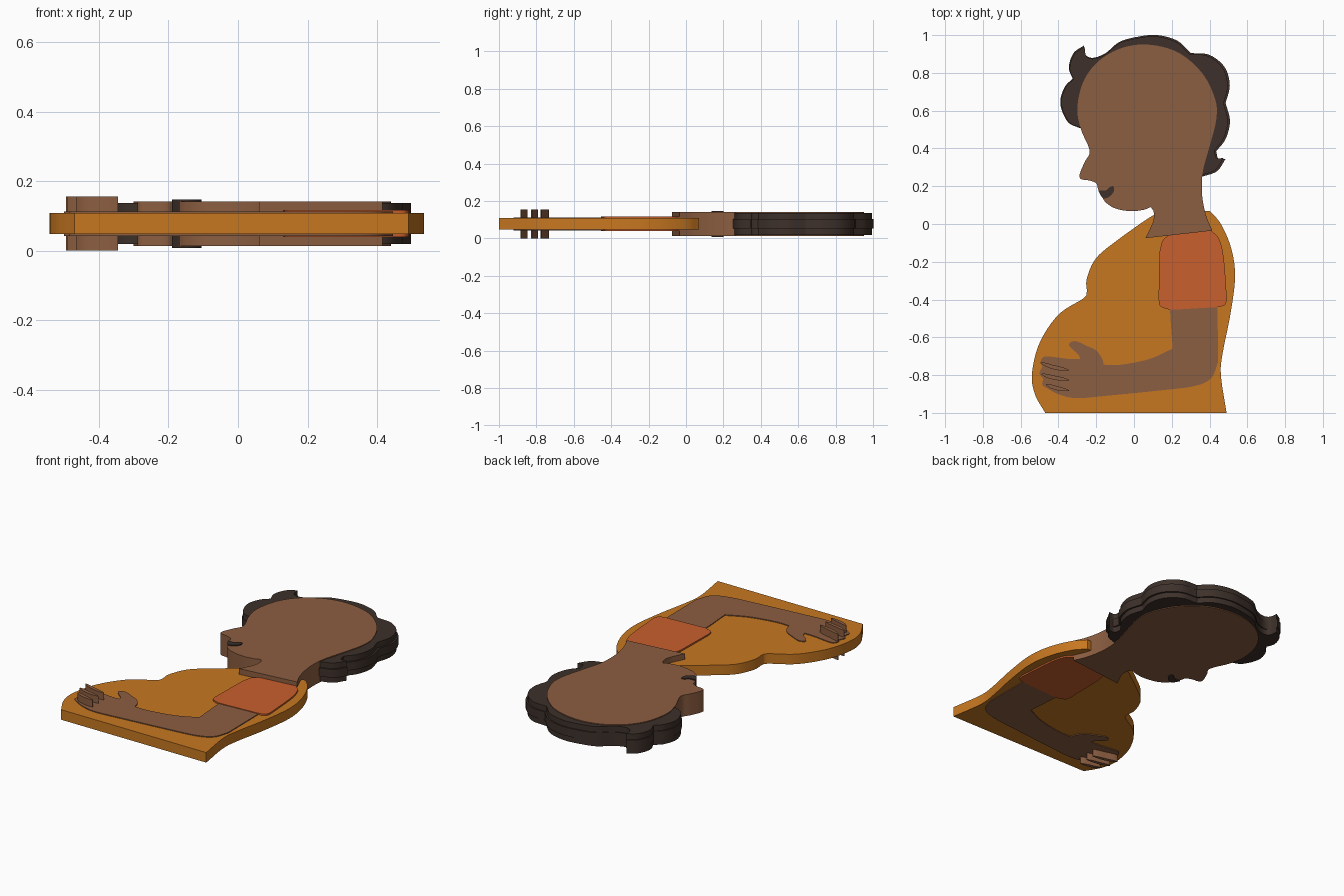
import bpy
import bmesh
from mathutils import Vector

default_cube = bpy.data.objects.get("Cube")
if default_cube:
    bpy.data.objects.remove(default_cube, do_unlink=True)

MIDDLE = .078  # height of the shared middle plane of every layer


def make_material(name, red, green, blue):
    material = bpy.data.materials.new(name)
    material.use_nodes = True
    colour = (red, green, blue, 1)
    material.diffuse_color = colour
    material.node_tree.nodes["Principled BSDF"].inputs["Base Color"].default_value = colour
    return material


orange = make_material("dress orange", .57, .185, .015)
rust = make_material("sleeve rust", .58, .115, .027)
skin = make_material("skin brown", .262, .112, .053)
dark = make_material("hair dark brown", .047, .03, .023)


def smooth_run(points, steps=6):
    """Curve through every point of an open run, ends included."""
    points = [Vector(point) for point in points]
    if len(points) == 2:
        return points
    padded = [points[0] * 2 - points[1]] + points + [points[-1] * 2 - points[-2]]
    result = [points[0]]
    for before, start, end, after in zip(padded, padded[1:], padded[2:], padded[3:]):
        start_slope = (end - before) / 2
        end_slope = (after - start) / 2
        for step in range(1, steps + 1):
            t = step / steps
            blend = t * t * (3 - 2 * t)
            result.append(start.lerp(end, blend)
                          + start_slope * (t * (1 - t) ** 2)
                          - end_slope * (t * t * (1 - t)))
    return result


def trace(*runs):
    """Join smooth runs with a sharp corner wherever one run ends."""
    outline = smooth_run(runs[0])
    for run in runs[1:]:
        outline += smooth_run([outline[-1]] + list(run))[1:]
    return outline


def make_plate(name, outline, thickness, material):
    """Extrude a closed outline evenly about the middle plane."""
    mesh = bpy.data.meshes.new(name)
    bm = bmesh.new()
    bottom = MIDDLE - thickness / 2
    face = bm.faces.new([bm.verts.new((p.x, p.y, bottom)) for p in outline])
    extruded = bmesh.ops.extrude_face_region(bm, geom=[face], use_keep_orig=True)
    top_verts = [item for item in extruded["geom"] if isinstance(item, bmesh.types.BMVert)]
    bmesh.ops.translate(bm, verts=top_verts, vec=(0, 0, thickness))
    bmesh.ops.recalc_face_normals(bm, faces=bm.faces)
    bm.to_mesh(mesh)
    bm.free()
    mesh.materials.append(material)
    plate = bpy.data.objects.new(name, mesh)
    bpy.context.collection.objects.link(plate)
    bpy.ops.object.select_all(action="DESELECT")
    plate.select_set(True)
    bpy.context.view_layer.objects.active = plate
    bpy.ops.object.shade_smooth_by_angle()
    return plate


# Dress: belly, chest, shoulder and back
dress = trace(
    [(-.47, -1), (-.525, -.9), (-.54, -.79), (-.5, -.63), (-.4, -.48), (-.27, -.395),
     (-.25, -.36), (-.25, -.29), (-.2, -.18), (-.08, -.08), (.06, .02), (.11, .05)],
    [(.4, .07)],
    [(.46, 0), (.515, -.13), (.535, -.28), (.51, -.48), (.47, -.68), (.46, -.8), (.49, -1)])
make_plate("dress", dress, .06, orange)

# Arm with thumb and cupped hand
arm = trace(
    [(.2, -.2), (.19, -.42), (.205, -.66)],
    [(.08, -.715), (-.07, -.745), (-.16, -.745)],
    [(-.17, -.71), (-.2, -.67), (-.25, -.645), (-.31, -.62), (-.345, -.635),
     (-.33, -.66), (-.295, -.69), (-.285, -.715)],
    [(-.34, -.715), (-.42, -.705), (-.475, -.702), (-.495, -.73), (-.485, -.755)],
    [(-.5, -.79), (-.48, -.82)],
    [(-.485, -.85), (-.46, -.87), (-.39, -.905), (-.3, -.922), (-.13, -.908),
     (.13, -.882), (.32, -.858), (.41, -.815), (.445, -.73)],
    [(.44, -.2)])
make_plate("arm", arm, .07, skin)

# Raised creases between the fingers
creases = {"upper": [(-.494, -.735), (-.43, -.757), (-.345, -.774)],
           "middle": [(-.49, -.795), (-.43, -.812), (-.345, -.826)],
           "lower": [(-.465, -.85), (-.42, -.866), (-.345, -.882)]}
for place, path in creases.items():
    centre = smooth_run(path)
    last = len(centre) - 1
    half_widths = [.009 * (1 - abs(2 * i / last - 1) ** 3) + .002 for i in range(last + 1)]
    upper_side = [p + Vector((0, w)) for p, w in zip(centre, half_widths)]
    lower_side = [p - Vector((0, w)) for p, w in zip(centre, half_widths)]
    make_plate(place + "_finger_crease", upper_side + lower_side[::-1], .155, skin)

# Short sleeve with rounded hem corners
sleeve = trace(
    [(.18, -.06), (.15, -.09), (.135, -.15)],
    [(.13, -.4)],
    [(.14, -.435), (.19, -.455)],
    [(.44, -.44)],
    [(.48, -.43), (.492, -.4)],
    [(.475, -.18), (.45, -.08), (.41, -.035)])
make_plate("sleeve", sleeve, .078, rust)

# Head in profile with neck
head = trace(
    [(.06, -.075), (.1, .01), (.105, .06), (.09, .09)],
    [(.05, .075), (-.02, .068), (-.1, .083), (-.15, .115), (-.175, .155), (-.19, .185), (-.2, .215),
     (-.235, .23), (-.28, .238), (-.287, .265), (-.26, .33), (-.235, .375), (-.245, .42),
     (-.28, .5), (-.3, .61), (-.27, .75), (-.19, .86), (-.07, .93), (.07, .95),
     (.23, .91), (.36, .8), (.43, .66), (.435, .55), (.4, .41), (.365, .28),
     (.36, .16), (.38, .05), (.415, -.035)])
make_plate("head_and_neck", head, .128, skin)

# Smiling mouth passing through both cheeks
mouth = trace(
    [(-.19, .178), (-.15, .178), (-.125, .197), (-.108, .198), (-.108, .17),
     (-.135, .142), (-.165, .138), (-.19, .178)])[:-1]
make_plate("mouth", mouth, .139, dark)

# Wavy hair: a thin full layer between slightly smaller thick locks
hair = trace(
    [(-.28, .505), (-.35, .54), (-.39, .635), (-.37, .72), (-.325, .77)],
    [(-.345, .83), (-.32, .905), (-.265, .945)],
    [(-.255, .895), (-.215, .88), (-.15, .905), (-.075, .965), (.03, .993),
     (.125, 1), (.23, .97), (.3, .905)],
    [(.4, .895), (.48, .83), (.507, .735), (.485, .64)],
    [(.508, .545), (.485, .45), (.435, .385)],
    [(.447, .345), (.485, .345)],
    [(.44, .28), (.36, .25)],
    [(.25, .4)])
make_plate("hair_middle_layer", hair, .05, dark)
pivot = Vector((-.1, .6))
make_plate("hair_locks", [pivot + (p - pivot) * .982 for p in hair], .118, dark)
